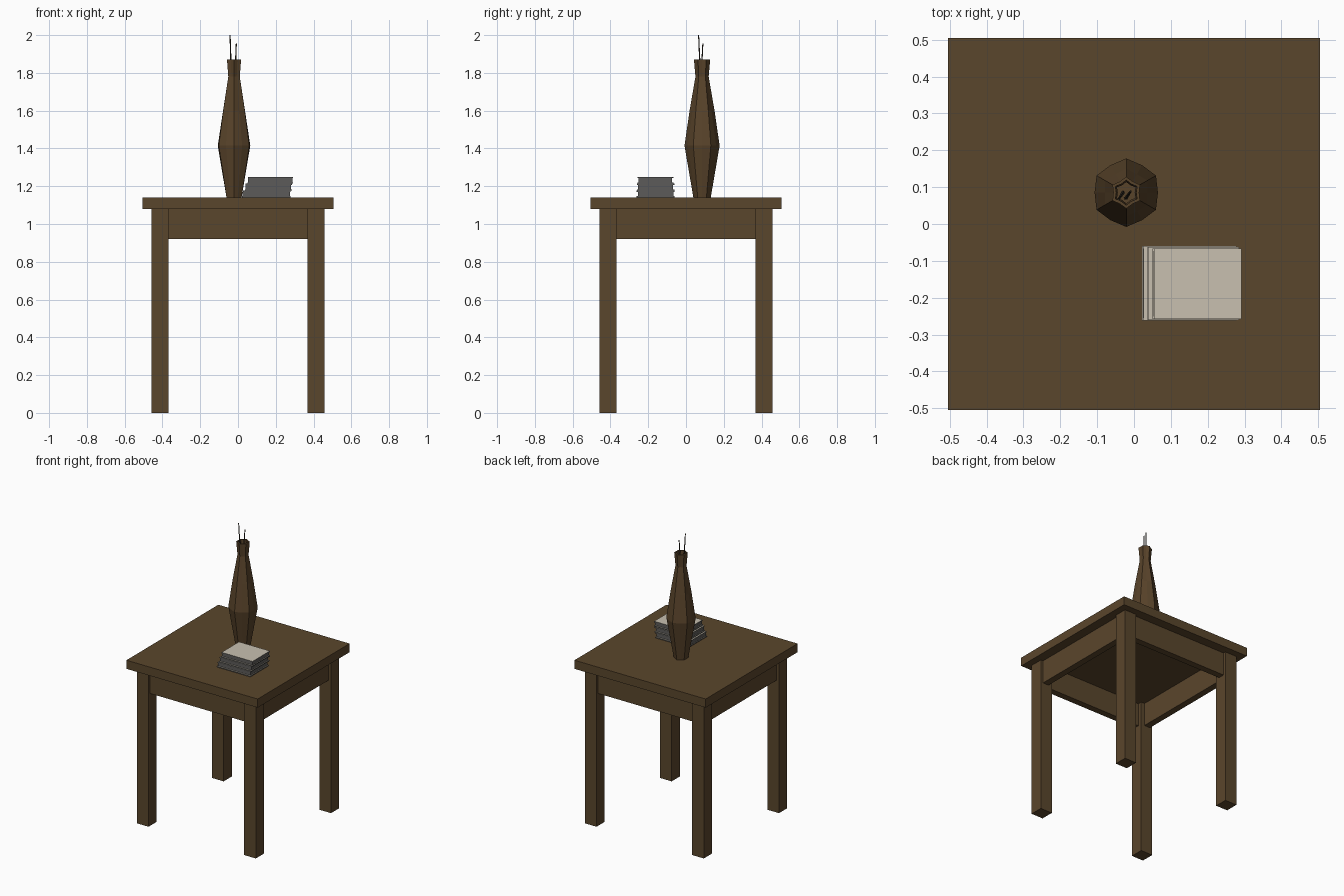
import bpy, bmesh, math
from mathutils import Vector

if "Cube" in bpy.data.objects:
    bpy.data.objects.remove(bpy.data.objects["Cube"])


def material(name, rgb):
    m = bpy.data.materials.new(name)
    m.diffuse_color = (*rgb, 1)
    m.use_nodes = True
    m.node_tree.nodes["Principled BSDF"].inputs["Base Color"].default_value = m.diffuse_color
    return m


WOOD = material("brown wood", (0.102, 0.061, 0.025))
VASE = material("vase brown", (0.098, 0.056, 0.023))
GREY = material("book grey", (0.107, 0.105, 0.100))
CREAM = material("book cream", (0.578, 0.527, 0.434))
TWIG = material("dark twig", (0.035, 0.027, 0.018))


def finish(name, bm, *mats):
    bmesh.ops.recalc_face_normals(bm, faces=bm.faces)
    me = bpy.data.meshes.new(name)
    bm.to_mesh(me)
    bm.free()
    for m in mats:
        me.materials.append(m)
    ob = bpy.data.objects.new(name, me)
    bpy.context.collection.objects.link(ob)
    return ob


def add_box(bm, lo, hi):
    lo, hi = Vector(lo), Vector(hi)
    vs = bmesh.ops.create_cube(bm, size=1)["verts"]
    for v in vs:
        v.co = (lo + hi) / 2 + v.co * (hi - lo)


def box(name, lo, hi, mat):
    bm = bmesh.new()
    add_box(bm, lo, hi)
    return finish(name, bm, mat)


# Table: top, four legs, four apron boards set slightly back from the legs
box("table_top", (-0.505, -0.505, 1.08), (0.505, 0.505, 1.14), WOOD)
for sx, nx in ((-1, "left"), (1, "right")):
    for sy, ny in ((-1, "front"), (1, "back")):
        c = Vector((sx * 0.413, sy * 0.413, 0))
        box(f"{ny}_{nx}_leg", c - Vector((0.045, 0.045, 0)),
            c + Vector((0.045, 0.045, 1.08)), WOOD)
for s, nx, ny in ((-1, "left", "front"), (1, "right", "back")):
    a, b = sorted((s * 0.44, s * 0.395))
    box(f"{ny}_apron", (-0.37, a, 0.92), (0.37, b, 1.08), WOOD)
    box(f"{nx}_apron", (a, -0.37, 0.92), (b, 0.37, 1.08), WOOD)

# Vase: twelve-sided rings, ridges alternating with folds; open mouth
CX, CY = -0.021, 0.085
profile = [  # height, ridge radius, fold radius
    (1.14, 0.046, 0.040), (1.415, 0.093, 0.086), (1.60, 0.066, 0.058),
    (1.78, 0.035, 0.028), (1.87, 0.043, 0.035), (1.87, 0.034, 0.027),
    (1.78, 0.029, 0.023), (1.60, 0.045, 0.040)]
bm = bmesh.new()
rings = []
for z, ridge, fold in profile:
    ring = []
    for i in range(12):
        r = fold if i % 2 else ridge
        t = math.pi / 2 + i * math.pi / 6
        ring.append(bm.verts.new((CX + r * math.cos(t), CY + r * math.sin(t), z)))
    rings.append(ring)
for p, q in zip(rings, rings[1:]):
    for i in range(12):
        j = (i + 1) % 12
        bm.faces.new((p[i], p[j], q[j], q[i]))
bm.faces.new(rings[0])
bm.faces.new(rings[-1])
finish("vase", bm, VASE)

# Two thin twigs standing in the vase
for name, base, tip in (("tall_twig", (-0.030, 0.085, 1.60), (-0.042, 0.067, 2.0)),
                        ("short_twig", (-0.022, 0.070, 1.60), (-0.009, 0.089, 1.955))):
    base, tip = Vector(base), Vector(tip)
    bm = bmesh.new()
    bmesh.ops.create_cone(bm, cap_ends=True, segments=5, radius1=0.005,
                          radius2=0.003, depth=(tip - base).length)
    rot = (tip - base).to_track_quat("Z", "Y")
    for v in bm.verts:
        v.co = rot @ v.co + (base + tip) / 2
    finish(name, bm, TWIG)

# Stack of books: grey edges, cream upward faces, each shifted to the right
H = 0.11 / 3
for k, (x0, x1, y0, y1) in enumerate(((0.022, 0.278, -0.262, -0.060),
                                      (0.036, 0.285, -0.260, -0.062),
                                      (0.050, 0.292, -0.258, -0.066))):
    z = 1.14 + k * H
    e = 0.007
    bm = bmesh.new()
    add_box(bm, (x0, y0, z), (x1, y1, z + e))
    add_box(bm, (x0 + 0.003, y0 + e, z + e), (x1 - 0.004, y1 - e, z + H - e))
    add_box(bm, (x0 + 0.004, y0, z + H - e), (x1, y1, z + H))
    bm.normal_update()
    for f in bm.faces:
        f.material_index = 1 if f.normal.z > 0.5 else 0
    finish(f"book_{k + 1}", bm, GREY, CREAM)
